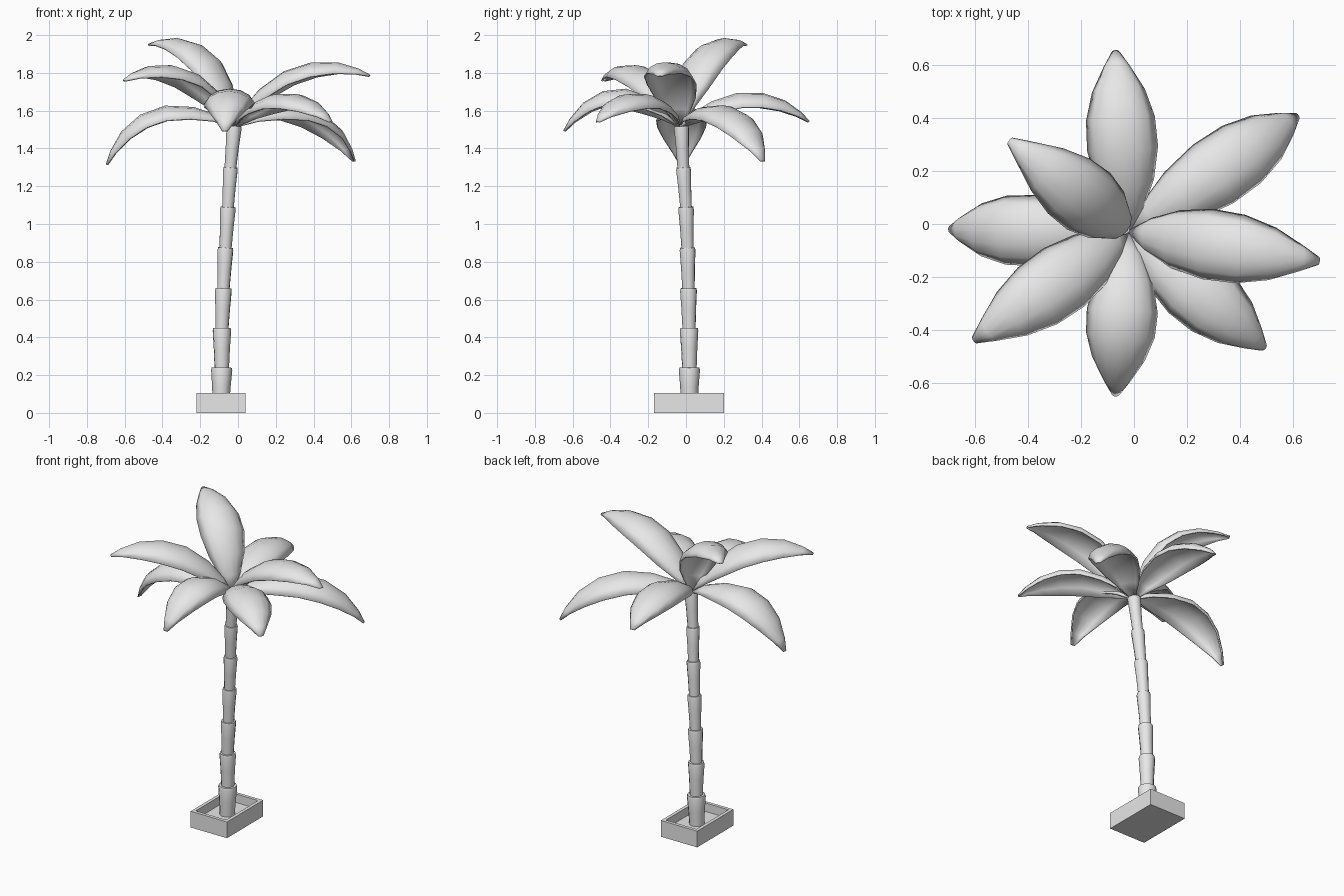
import bpy, bmesh, math
from mathutils import Vector

cube = bpy.data.objects.get("Cube")
if cube:
    bpy.data.objects.remove(cube, do_unlink=True)

grey = bpy.data.materials.new("plain_grey")
grey.use_nodes = True
grey.diffuse_color = (0.8, 0.8, 0.8, 1)
grey.node_tree.nodes["Principled BSDF"].inputs["Base Color"].default_value = (0.8, 0.8, 0.8, 1)


def finish(name, bm, smooth=None):
    """Turn a bmesh into a named object with the shared material."""
    mesh = bpy.data.meshes.new(name)
    bm.to_mesh(mesh)
    bm.free()
    mesh.materials.append(grey)
    obj = bpy.data.objects.new(name, mesh)
    bpy.context.collection.objects.link(obj)
    if smooth:
        bpy.ops.object.select_all(action='DESELECT')
        obj.select_set(True)
        bpy.context.view_layer.objects.active = obj
        bpy.ops.object.shade_smooth_by_angle(angle=math.radians(smooth))
    return obj


def skin(bm, rows, closed):
    """Bridge consecutive rows of vertices with quads."""
    n = len(rows[0])
    for a, b in zip(rows, rows[1:]):
        for i in range(n if closed else n - 1):
            j = (i + 1) % n
            bm.faces.new((a[i], a[j], b[j], b[i]))


# Planter: a box with its top inset and sunk
bm = bmesh.new()
bmesh.ops.create_cube(bm, size=1)
for v in bm.verts:
    v.co = (v.co.x * 0.26 - 0.09, v.co.y * 0.37 + 0.015, (v.co.z + 0.5) * 0.105)
bm.normal_update()
top = max(bm.faces, key=lambda f: f.normal.z)
bmesh.ops.inset_region(bm, faces=[top], thickness=0.03)
sunk = bmesh.ops.extrude_discrete_faces(bm, faces=[top])["faces"][0]
bmesh.ops.translate(bm, verts=sunk.verts, vec=(0, 0, -0.055))
finish("planter", bm)

# Trunk: flared segments stacked along a leaning path
SIDES = 12
joints = [  # centre x, centre y, z, top radius of the segment ending here
    (-0.09, 0.018, 0.045, 0),
    (-0.086, 0.018, 0.24, 0.056),
    (-0.085, 0.016, 0.45, 0.049),
    (-0.077, 0.013, 0.66, 0.045),
    (-0.066, 0.008, 0.875, 0.042),
    (-0.053, 0.0, 1.09, 0.041),
    (-0.04, -0.014, 1.3, 0.04),
    (-0.02, -0.024, 1.52, 0.04),
]
bm = bmesh.new()
for low, high in zip(joints, joints[1:]):
    p, q, r = Vector(low[:3]), Vector(high[:3]), high[3]
    turn = (q - p).to_track_quat('Z', 'Y')
    rings = []
    for t, k in ((-0.03, 0.78), (0.5, 0.88), (0.93, 1), (1, 0.94)):
        centre = p.lerp(q, t)
        ring = []
        for i in range(SIDES):
            a = math.tau * i / SIDES
            ring.append(bm.verts.new(centre + turn @ Vector((math.cos(a), math.sin(a), 0)) * r * k))
        rings.append(ring)
    skin(bm, rings, True)
    bm.faces.new(rings[0][::-1])
    bm.faces.new(rings[-1])
finish("trunk", bm, 40)

# Fronds: arched blades with a drooping cross-section
CROWN = Vector((-0.02, -0.03, 1.52))
stations = [  # distance along chord, share of arch height, half width
    (0, 0, 0.012), (0.1, 0.4, 0.065), (0.25, 0.75, 0.11), (0.45, 0.99, 0.134),
    (0.65, 0.95, 0.13), (0.82, 0.68, 0.1), (0.94, 0.29, 0.05), (1, 0, 0.015),
]


def frond(name, tip, arch):
    chord = Vector(tip) - CROWN
    side = Vector((0, 0, 1)).cross(chord).normalized()
    lift = chord.cross(side).normalized()
    rib = [CROWN + chord * t + lift * arch * b for t, b, _ in stations]
    bm = bmesh.new()
    rows = []
    for i, (_, _, half) in enumerate(stations):
        along = rib[min(i + 1, len(rib) - 1)] - rib[max(i - 1, 0)]
        up = along.cross(side).normalized()
        row = []
        for j in range(-3, 4):
            u = j / 3
            row.append(bm.verts.new(rib[i] + side * half * math.sin(u * 1.25) / math.sin(1.25)
                                    - up * half * 0.58 * u * u))
        rows.append(row)
    skin(bm, rows, False)
    bm.normal_update()
    if sum(f.normal.dot(lift) for f in bm.faces) < 0:
        bmesh.ops.reverse_faces(bm, faces=bm.faces[:])
    obj = finish(name, bm, 50)
    shell = obj.modifiers.new("thickness", 'SOLIDIFY')
    shell.thickness = 0.009
    shell.offset = -1


for name, tip, arch in [
    ("frond_back", (-0.07, 0.655, 1.545), 0.165),
    ("frond_back_left", (0.62, 0.41, 1.335), 0.2),
    ("frond_left", (0.7, -0.14, 1.79), 0.18),
    ("frond_front_left", (0.495, -0.47, 1.545), 0.16),
    ("frond_front", (-0.07, -0.65, 1.495), 0.21),
    ("frond_front_right", (-0.605, -0.44, 1.765), 0.18),
    ("frond_right", (-0.7, -0.02, 1.315), 0.21),
    ("frond_back_right", (-0.47, 0.315, 1.955), 0.2),
]:
    frond(name, tip, arch)
